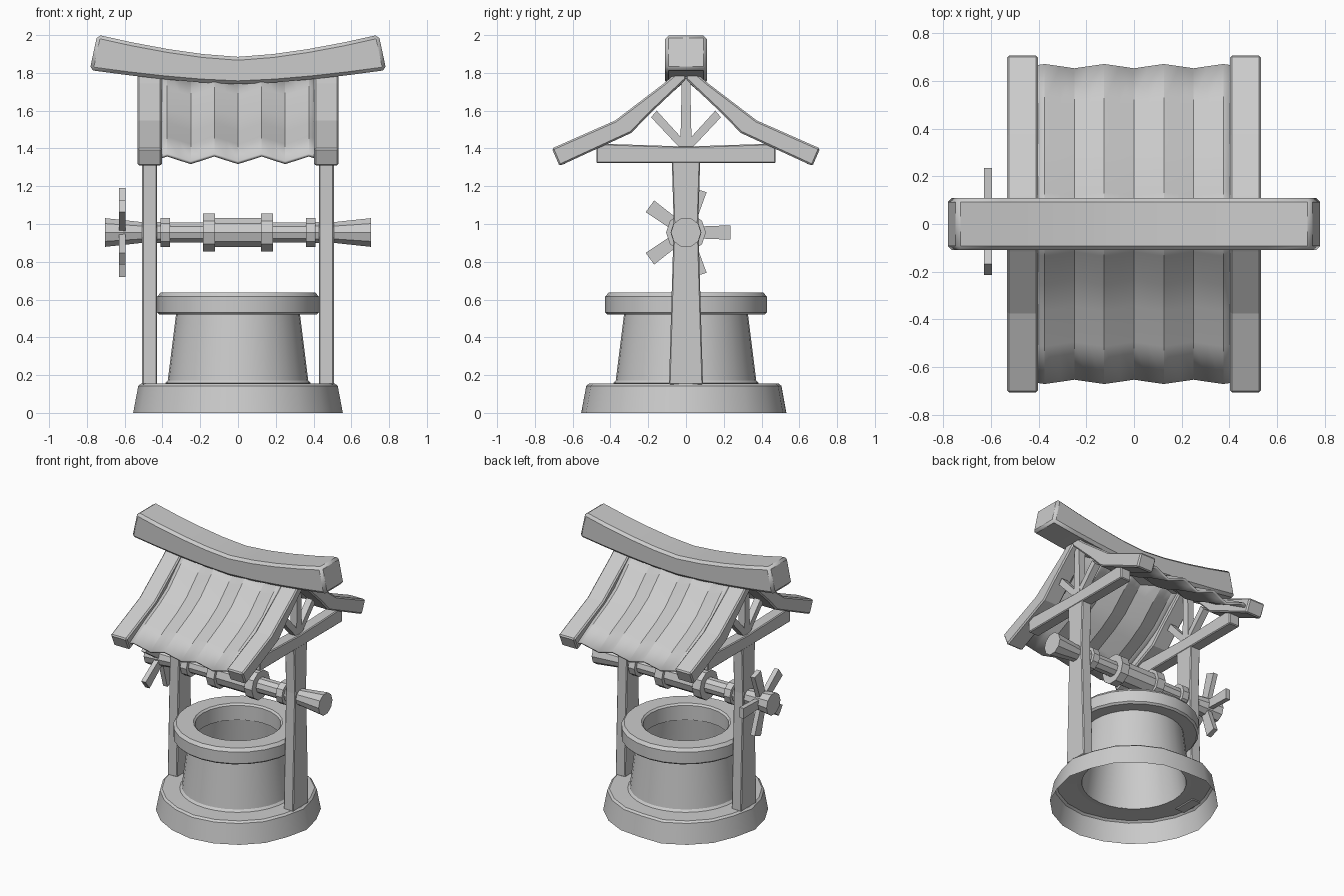
import bpy, bmesh, math, random
from math import sin, cos, pi

if "Cube" in bpy.data.objects:
    bpy.data.objects.remove(bpy.data.objects["Cube"])

random.seed(4)


def build(name, verts, faces, bevel=0, smooth=False, fix=True):
    bm = bmesh.new()
    vs = [bm.verts.new(v) for v in verts]
    for f in faces:
        bm.faces.new([vs[i] for i in f])
    if fix:
        bmesh.ops.recalc_face_normals(bm, faces=bm.faces)
    me = bpy.data.meshes.new(name)
    bm.to_mesh(me)
    bm.free()
    ob = bpy.data.objects.new(name, me)
    bpy.context.collection.objects.link(ob)
    if bevel:
        m = ob.modifiers.new("bevel", 'BEVEL')
        m.width = bevel
        m.segments = 1
        m.limit_method = 'ANGLE'
        m.angle_limit = math.radians(40)
    if smooth:
        bpy.ops.object.select_all(action='DESELECT')
        ob.select_set(True)
        bpy.context.view_layer.objects.active = ob
        bpy.ops.object.shade_smooth_by_angle(angle=math.radians(30))
    return ob


def loft(name, rings, cap=True, closed=False, **kw):
    """Join equal-length closed rings of points into a skin."""
    n = len(rings[0])
    verts = [p for r in rings for p in r]
    faces = []
    m = len(rings)
    for i in range(m if closed else m - 1):
        a, b = i * n, (i + 1) % m * n
        faces += [(a + j, a + (j + 1) % n, b + (j + 1) % n, b + j) for j in range(n)]
    if cap and not closed:
        faces += [tuple(range(n)), tuple(range((m - 1) * n, m * n))]
    return build(name, verts, faces, **kw)


def prism(name, profile, x0, x1, **kw):
    """Extrude a (y, z) outline along x."""
    return loft(name, [[(x, y, z) for y, z in profile] for x in (x0, x1)], **kw)


def mirrored(half):
    return half + [(-y, z) for y, z in reversed(half) if y > 0]


def lathe(name, profile, n, jitter=None, **kw):
    jitter = jitter or [1] * n
    rings = [[(r * k * cos(2 * pi * j / n), r * k * sin(2 * pi * j / n), z)
              for j, k in enumerate(jitter)] for r, z in profile]
    return loft(name, rings, cap=False, **kw)


# Stone base: open underneath, slightly uneven outline
N = 20
jit = [random.uniform(0.97, 1.01) for _ in range(N)]
jit[0] = jit[N // 2] = jit[3 * N // 4] = 1.0
jit[N // 4] = 0.955
base = lathe("stone_base", [(0.555, 0), (0.528, 0.143), (0.513, 0.155), (0.355, 0.157)], N,
             jitter=jit, smooth=True, fix=False)

# Tapered well wall with collar and hollow inside
lathe("well_wall", [(0.345, 0.155), (0.385, 0.157), (0.372, 0.172), (0.328, 0.522),
                    (0.29, 0.522)], 32, closed=True, smooth=True)
lathe("well_collar", [(0.283, 0.52), (0.415, 0.52), (0.428, 0.532), (0.428, 0.615),
                      (0.41, 0.637), (0.295, 0.637), (0.283, 0.625)], 24,
      closed=True, smooth=True)

# Supports and gable frames on both sides
post = mirrored([(0.09, 0.15), (0.065, 1.0), (0.075, 1.33), (0.08, 1.4)])
tie = mirrored([(0.0, 1.325), (0.475, 1.325), (0.475, 1.427), (0.0, 1.412)])
tie = [(-0.475, 1.322), (0.475, 1.322), (0.475, 1.426), (0, 1.41), (-0.475, 1.426)]
king = [(-0.03, 1.4), (0.03, 1.4), (0.022, 1.78), (-0.022, 1.78)]
brace = [(0.0, 1.43), (0.03, 1.40), (0.185, 1.565), (0.155, 1.60)]
upper = [(0.0, 1.845), (0.116, 1.745), (0.375, 1.548), (0.71, 1.40)]
lower = [(0.67, 1.307), (0.29, 1.482), (0.185, 1.59), (0.0, 1.765)]
for s, side in ((-1, "left"), (1, "right")):
    c = s * 0.468
    prism(side + "_post", post, c - 0.039, c + 0.039, bevel=0.006)
    prism(side + "_tie_beam", tie, c - 0.042, c + 0.042, bevel=0.006)
    prism(side + "_king_post", king, c - 0.025, c + 0.025)
    for t in (-1, 1):
        prism(side + "_brace", [(t * y, z) for y, z in brace], c - 0.024, c + 0.024)
        # Curved barge board
        prism(side + "_barge_board", [(t * y, z) for y, z in upper + lower],
              c - 0.065, c + 0.065, bevel=0.009)

# Corrugated roof sheets
slope = [(0.0, 1.80), (0.12, 1.695), (0.24, 1.578), (0.35, 1.508), (0.5, 1.435), (0.658, 1.345)]
xs = [i * 0.0625 for i in range(-7, 8)]
for t, side in ((-1, "front"), (1, "back")):
    verts = []
    for y, z in slope:
        for x in xs:
            w = -cos(2 * pi * x / 0.25)
            verts.append((x, t * (y + 0.009 * w), z + 0.02 * w))
    k = len(xs)
    faces = [(r * k + i, r * k + i + 1, (r + 1) * k + i + 1, (r + 1) * k + i)
             for r in range(len(slope) - 1) for i in range(k - 1)]
    roof = build(side + "_roof_sheet", verts, faces, smooth=True)
    m = roof.modifiers.new("thickness", 'SOLIDIFY')
    m.thickness = 0.018
    m.offset = 0

# Sagging ridge beam
rings = []
for i in range(-4, 5):
    u = i / 4
    a = abs(u) ** 1.5
    lo, hi, xl, xh = 1.74 + 0.075 * a, 1.885 + 0.117 * a, 0.785 * u, 0.745 * u
    rings.append([(xl, -0.11, lo), (xl, 0.11, lo), (xh, 0.11, hi), (xh, -0.11, hi)])
loft("ridge_beam", rings, bevel=0.018, smooth=True)

# Winding axle with flared ends and collars
half = [(0.122, 0.082), (0.122, 0.105), (0.185, 0.105), (0.185, 0.056), (0.36, 0.056),
        (0.36, 0.082), (0.41, 0.082), (0.41, 0.058), (0.51, 0.058), (0.705, 0.08)]
outline = [(-x, r) for x, r in reversed(half)] + half
loft("winding_axle", [[(x, r * cos(2 * pi * j / 10), 0.955 + r * sin(2 * pi * j / 10))
                       for j in range(10)] for x, r in outline])

# Five hand spokes on the left end
for i in range(5):
    a = 2 * pi * i / 5
    bar = [(0.02, -0.03), (0.236, -0.038), (0.236, 0.038), (0.02, 0.03)]
    prism("hand_spoke", [(u * cos(a) - v * sin(a), 0.955 + u * sin(a) + v * cos(a))
                         for u, v in bar], -0.63, -0.595)
